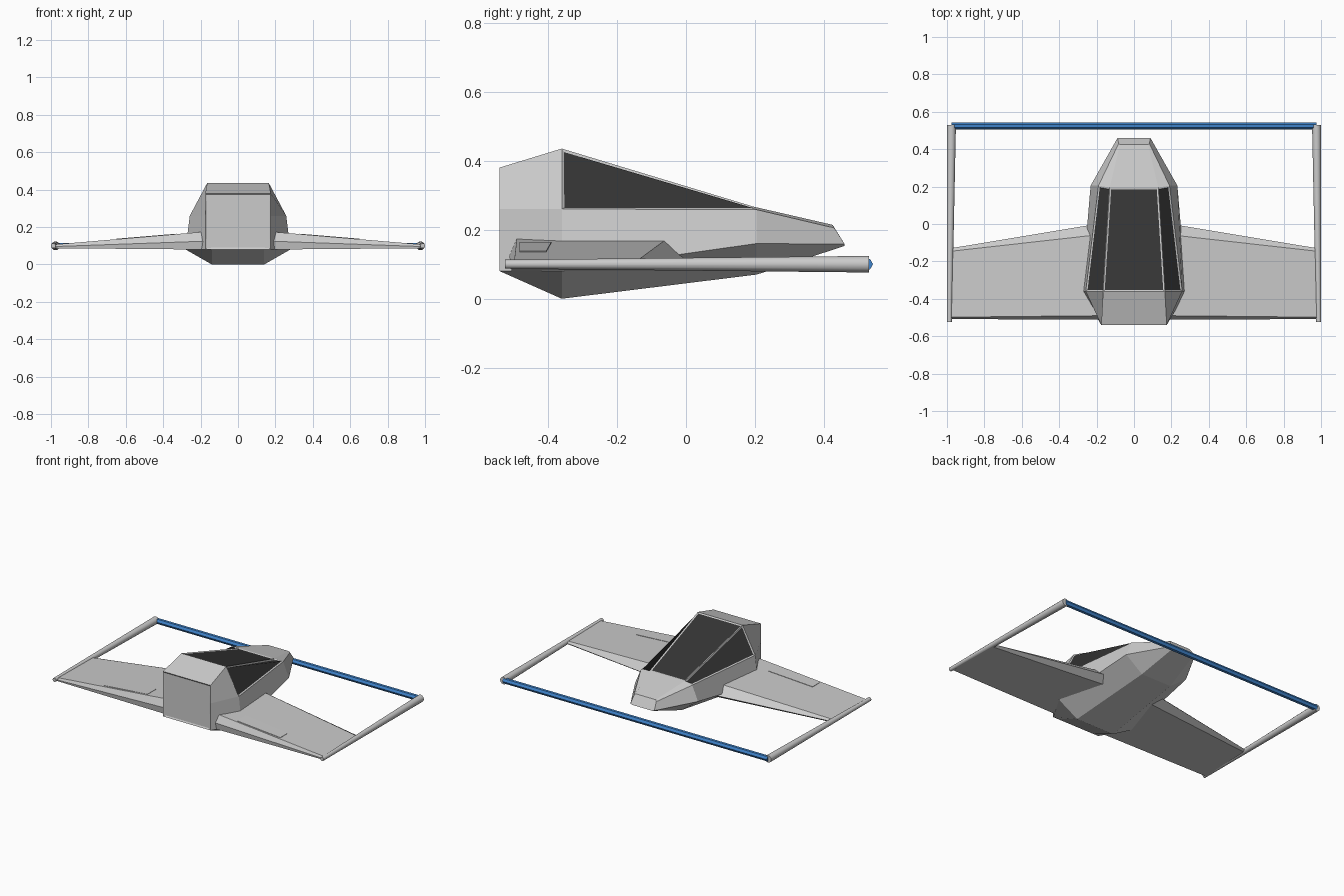
import bpy, bmesh, math
from mathutils import Vector

if "Cube" in bpy.data.objects:
    bpy.data.objects.remove(bpy.data.objects["Cube"])


def material(name, color):
    m = bpy.data.materials.new(name)
    m.diffuse_color = color
    m.use_nodes = True
    m.node_tree.nodes["Principled BSDF"].inputs["Base Color"].default_value = m.diffuse_color
    return m


def finish(name, bm, mats=()):
    bmesh.ops.recalc_face_normals(bm, faces=bm.faces)
    me = bpy.data.meshes.new(name)
    bm.to_mesh(me)
    bm.free()
    for m in mats:
        me.materials.append(m)
    ob = bpy.data.objects.new(name, me)
    bpy.context.collection.objects.link(ob)
    return ob


def loft(bm, rings):
    """Skin a list of closed rings, cap both ends, return side faces and caps."""
    vs = [[bm.verts.new(p) for p in r] for r in rings]
    n = len(vs[0])
    sides = [[bm.faces.new((a[i], a[(i + 1) % n], b[(i + 1) % n], b[i]))
              for i in range(n)] for a, b in zip(vs, vs[1:])]
    return sides, bm.faces.new(vs[0]), bm.faces.new(vs[-1])


def mirror_x(ob):
    ob.modifiers.new("mirror", 'MIRROR').use_axis[0] = True


def rod(name, a, b, r1, r2, sides, mats=(), turn=0.0):
    a, b = Vector(a), Vector(b)
    d = (b - a).normalized()
    up = Vector((0, 0, 1))
    side = d.cross(up).normalized()
    up = side.cross(d)
    ring = lambda c, r: [c + r * (math.cos(t) * side + math.sin(t) * up)
                         for t in (turn + k * math.tau / sides for k in range(sides))]
    bm = bmesh.new()
    loft(bm, [ring(a, r1), ring(b, r2)])
    return finish(name, bm, mats)


grey = material("hull_grey", (0.6, 0.6, 0.6, 1))
glass = material("dark_glass", (0.035, 0.035, 0.035, 1))
blue = material("blade_blue", (0.05, 0.23, 0.6, 1))

# Fuselage: half sections (x, y, z) from top edge through shoulder and waist to belly
sections = [
    [(.175, -.54, .38), (.175, -.54, .26), (.175, -.54, .08), (.14, -.54, .08)],
    [(.165, -.36, .435), (.258, -.36, .26), (.28, -.36, .08), (.14, -.36, 0)],
    [(.13, .195, .267), (.19, .205, .258), (.232, .205, .16), (.11, .205, .07)],
    [(.075, .425, .214), (.082, .43, .205), (.088, .46, .158), (.075, .46, .153)],
]
bm = bmesh.new()
sides, back, nose = loft(bm, [s + [(-x, y, z) for x, y, z in reversed(s)] for s in sections])
bmesh.ops.recalc_face_normals(bm, faces=bm.faces)
# Canopy panes: top and both upper sides, recessed within their frame
panes = [sides[1][i] for i in (7, 0, 6)]
for f in panes:
    bmesh.ops.inset_individual(bm, faces=[f], thickness=.012, depth=-.004)
    f.material_index = 1
# Recessed engine plate at the square end
bmesh.ops.inset_individual(bm, faces=[back], thickness=.01, depth=-.005)
finish("fuselage", bm, (grey, glass))

# Wings: six-point airfoil from root to tip
root = [(-.505, .08), (-.512, .125), (-.49, .176), (-.055, .174), (.005, .118), (-.05, .082)]
tip = [(-.505, .087), (-.508, .096), (-.498, .107), (-.146, .107), (-.13, .1), (-.142, .089)]
bm = bmesh.new()
loft(bm, [[(.17, y, z) for y, z in root], [(.982, y, z) for y, z in tip]])
mirror_x(finish("wing", bm))


# Flaps: thin plates lying on the wing top
def wing_z(x):
    return .175 - .068 * (x - .17) / .812


bm = bmesh.new()
plan = [(.33, -.483), (.65, -.483), (.65, -.405), (.33, -.39)]
loft(bm, [[(x, y, wing_z(x) + h) for x, y in plan] for h in (-.004, .003)])
mirror_x(finish("flap", bm))

# Tapered tip rods
for label, s in (("left", -1), ("right", 1)):
    ob = rod(label + "_tip_rod", (s * .987, -.525, .1), (s * .976, .53, .1), .013, .024, 12)
    bpy.ops.object.select_all(action='DESELECT')
    ob.select_set(True)
    bpy.context.view_layer.objects.active = ob
    bpy.ops.object.shade_smooth_by_angle(angle=math.radians(40))

# Blue cutting bar between the rod ends
rod("blue_bar", (-.975, .524, .1), (.975, .524, .1), .018, .018, 6, (blue,))
